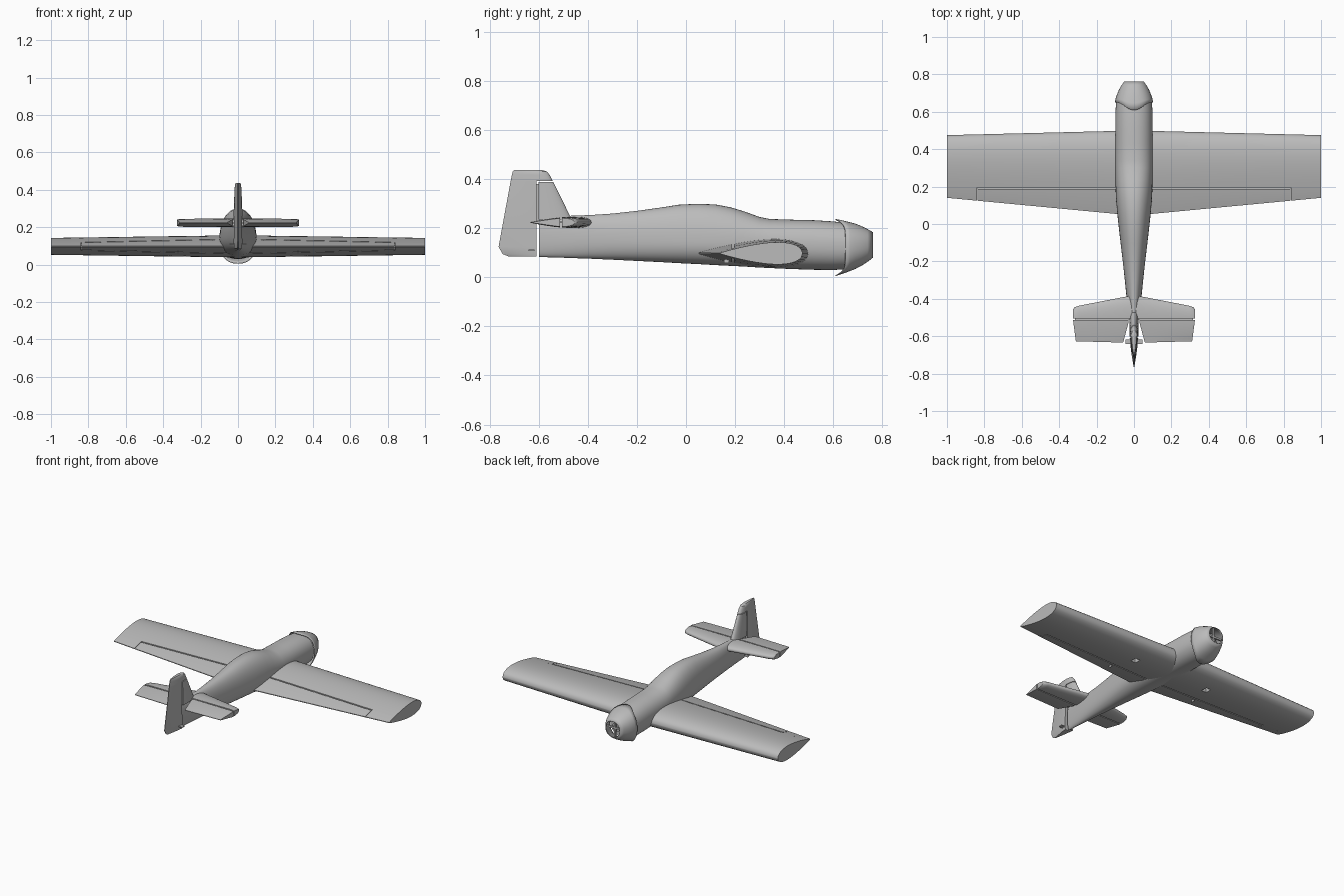
import bpy, bmesh, math
from mathutils import Vector

cube = bpy.data.objects.get("Cube")
if cube:
    bpy.data.objects.remove(cube, do_unlink=True)

grey = bpy.data.materials.new("light_grey")
grey.use_nodes = True
grey.diffuse_color = (0.5, 0.5, 0.5, 1)
grey.node_tree.nodes["Principled BSDF"].inputs["Base Color"].default_value = (0.5, 0.5, 0.5, 1)


def add_object(name, bm, smooth=True):
    bmesh.ops.recalc_face_normals(bm, faces=bm.faces[:])
    mesh = bpy.data.meshes.new(name)
    bm.to_mesh(mesh)
    bm.free()
    mesh.materials.append(grey)
    ob = bpy.data.objects.new(name, mesh)
    bpy.context.collection.objects.link(ob)
    if smooth:
        bpy.ops.object.select_all(action='DESELECT')
        ob.select_set(True)
        bpy.context.view_layer.objects.active = ob
        bpy.ops.object.shade_smooth_by_angle(angle=math.radians(35))
    return ob


def loft(name, rings, caps=True):
    """Skin a list of closed rings that all have the same point count."""
    bm = bmesh.new()
    loops = [[bm.verts.new(p) for p in ring] for ring in rings]
    n = len(loops[0])
    for a, b in zip(loops, loops[1:]):
        for i in range(n):
            j = (i + 1) % n
            bm.faces.new((a[i], a[j], b[j], b[i]))
    if caps:
        bm.faces.new(loops[0])
        bm.faces.new(loops[-1])
    return add_object(name, bm)


def box(name, centre, size):
    bm = bmesh.new()
    bmesh.ops.create_cube(bm, size=1)
    for v in bm.verts:
        v.co = Vector(c + s * k for c, s, k in zip(centre, size, v.co))
    return add_object(name, bm, smooth=False)


def mirror(ob):
    m = ob.modifiers.new("mirror", 'MIRROR')
    m.use_clip = False
    # an empty-free mirror: object origins sit on the centre plane
    return ob


def half_thickness(t):
    """Symmetric aerofoil, t runs 0 (nose) to 1 (tail), peak near 0.5."""
    t = min(max(t, 0), 1)
    return 2.97 * math.sqrt(t) - 1.26 * t - 3.516 * t**2 + 2.843 * t**3 - 1.015 * t**4


def panel(name, stations, height=0, upright=False, steps=14):
    """Lofted slice of an aerofoil surface.
    Station: span, leading y, trailing y, thickness, slice front y, slice back y."""
    rings = []
    for span, lead, trail, thick, front, back in stations:
        upper, lower = [], []
        for i in range(steps + 1):
            y = front + (back - front) * (i / steps) ** 1.6
            h = thick * half_thickness((lead - y) / (lead - trail)) + 0.0012
            upper.append((y, h))
            lower.append((y, -h))
        outline = upper + lower[::-1]
        rings.append([(h, y, span) if upright else (span, y, height + h) for y, h in outline])
    return loft(name, rings)


# Fuselage: y, half width, bottom, top
BODY = [(-0.60, 0.014, 0.083, 0.245), (-0.50, 0.027, 0.080, 0.250), (-0.39, 0.040, 0.076, 0.254),
        (-0.30, 0.049, 0.072, 0.260), (-0.20, 0.060, 0.067, 0.271), (-0.10, 0.072, 0.062, 0.285),
        (-0.03, 0.080, 0.058, 0.296), (0.05, 0.089, 0.054, 0.300), (0.12, 0.095, 0.050, 0.297),
        (0.18, 0.098, 0.047, 0.286), (0.24, 0.099, 0.044, 0.268), (0.30, 0.100, 0.040, 0.246),
        (0.34, 0.100, 0.038, 0.238), (0.43, 0.100, 0.034, 0.235), (0.52, 0.100, 0.031, 0.233),
        (0.60, 0.099, 0.030, 0.228), (0.65, 0.096, 0.033, 0.222)]
SIDES = 48


def body_ring(y, width, low, high, lip=0):
    mid = (low + min(high, 0.24)) / 2
    ring = []
    for i in range(SIDES):
        a = math.tau * i / SIDES
        c, s = math.cos(a), math.sin(a)
        x = width * math.copysign(abs(c) ** 0.9, c)
        z = mid + (high - mid if s > 0 else mid - low) * math.copysign(abs(s) ** 0.9, s)
        ring.append((x, y - lip * abs(s) ** 6, z))
    return ring


loft("fuselage", [body_ring(*s) for s in BODY])

# Open cowling with pointed lips above and below
cowl = loft("cowling", [body_ring(0.650, 0.102, 0.005, 0.238, 0.04),
                        body_ring(0.668, 0.099, 0.018, 0.230, 0.02),
                        body_ring(0.690, 0.092, 0.034, 0.219),
                        body_ring(0.715, 0.082, 0.047, 0.209),
                        body_ring(0.740, 0.068, 0.063, 0.197),
                        body_ring(0.762, 0.052, 0.080, 0.184)], caps=False)
shell = cowl.modifiers.new("shell", 'SOLIDIFY')
shell.thickness = 0.004

# Motor and its mount inside the cowling
bm = bmesh.new()
bmesh.ops.create_cone(bm, cap_ends=True, segments=24, radius1=0.03, radius2=0.03, depth=0.07)
for v in bm.verts:
    v.co = Vector((v.co.x, 0.685 + v.co.z, 0.132 + v.co.y))
add_object("motor", bm)
box("mount_upright", (0, 0.735, 0.132), (0.012, 0.01, 0.12))
box("mount_crossbar", (0, 0.735, 0.132), (0.12, 0.01, 0.012))

# Wing: straight hinge line with a narrow gap ahead of the aileron
WZ, HINGE, GAP, SPLIT = 0.098, 0.192, 0.008, 0.84


def wing_station(x, part):
    lead, trail, thick = 0.5 - 0.025 * x, 0.045 + 0.095 * x, 0.058 - 0.014 * x
    front, back = (lead, HINGE + GAP / 2) if part == "front" else (HINGE - GAP / 2, trail)
    if part == "tip":
        front = HINGE + GAP / 2
    return (x, lead, trail, thick, front, back)


wing = panel("wing", [wing_station(x, "front") for x in (0, 0.5, 1)], WZ)
aileron = panel("aileron", [wing_station(x, "rear") for x in (0, SPLIT - 0.003)], WZ)
wing_tip = panel("wing_tip", [wing_station(x, "tip") for x in (SPLIT, 1)], WZ)
hinge = box("aileron_hinge", (SPLIT / 2, HINGE, WZ), (SPLIT, 0.012, 0.012))

# Servo bay cut into the wing underside
cutter = box("servo_bay_cutter", (0.275, 0.34, 0.07), (0.035, 0.045, 0.066))
cutter.hide_render = True
cutter.hide_set(True)
cut = wing.modifiers.new("servo_bay", 'BOOLEAN')
cut.object, cut.operation, cut.solver = cutter, 'DIFFERENCE', 'EXACT'
aileron_horn = box("aileron_horn", (0.32, 0.165, 0.073), (0.005, 0.02, 0.028))

# Tailplane and notched elevator
TZ = 0.224
tailplane = panel("tailplane", [(0, -0.38, -0.63, 0.022, -0.38, -0.505),
                                (0.295, -0.437, -0.63, 0.02, -0.437, -0.505),
                                (0.318, -0.445, -0.63, 0.018, -0.445, -0.505),
                                (0.325, -0.455, -0.63, 0.016, -0.455, -0.505)], TZ)
elevator = panel("elevator", [(0.03, -0.38, -0.63, 0.022, -0.513, -0.53),
                              (0.058, -0.39, -0.634, 0.022, -0.513, -0.634),
                              (0.311, -0.44, -0.627, 0.018, -0.513, -0.627),
                              (0.325, -0.45, -0.627, 0.016, -0.513, -0.52)], TZ)
elevator_hinge = box("elevator_hinge", (0.16, -0.509, TZ), (0.31, 0.01, 0.006))

for part in (wing, aileron, wing_tip, hinge, aileron_horn, tailplane, elevator, elevator_hinge):
    mirror(part)

# Fin, and a rudder whose top reaches forward over it
panel("fin", [(0.235, -0.465, -0.765, 0.024, -0.465, -0.602),
              (0.388, -0.541, -0.725, 0.018, -0.541, -0.602)], upright=True)
panel("rudder", [(0.086, -0.47, -0.725, 0.024, -0.610, -0.725),
                 (0.095, -0.47, -0.748, 0.024, -0.610, -0.748),
                 (0.125, -0.47, -0.764, 0.024, -0.610, -0.764),
                 (0.392, -0.54, -0.715, 0.018, -0.610, -0.715)], upright=True)
panel("rudder_balance", [(0.392, -0.543, -0.715, 0.018, -0.543, -0.715),
                         (0.418, -0.556, -0.71, 0.016, -0.556, -0.71),
                         (0.432, -0.568, -0.706, 0.014, -0.568, -0.706),
                         (0.438, -0.59, -0.70, 0.009, -0.59, -0.70)], upright=True)
box("rudder_hinge", (0, -0.606, 0.3), (0.006, 0.012, 0.16))
box("rudder_horn", (0, -0.63, 0.11), (0.09, 0.025, 0.006))
